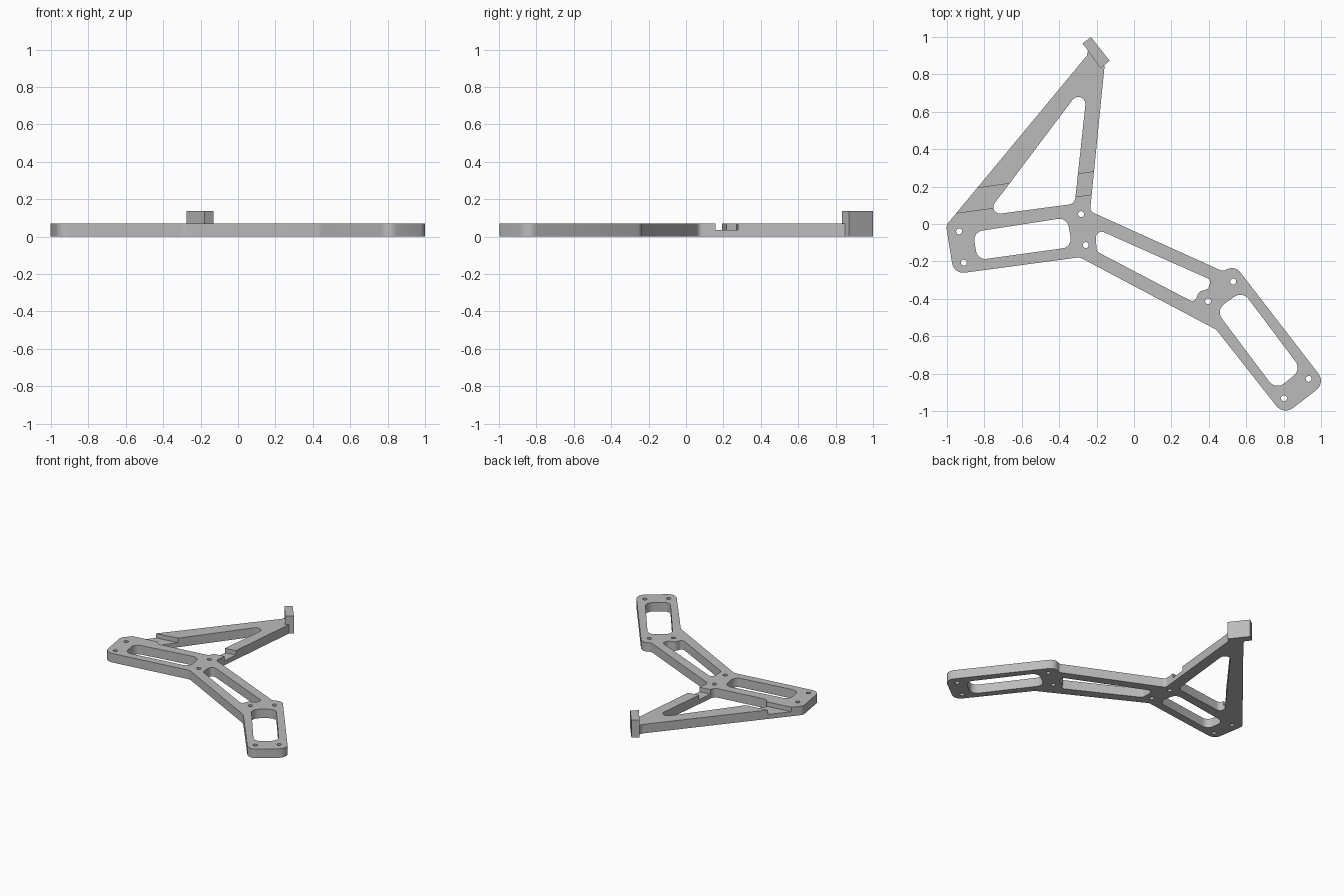
import bpy, bmesh, math
from mathutils import Vector

if "Cube" in bpy.data.objects:
    bpy.data.objects.remove(bpy.data.objects["Cube"])

THICK = 0.07

grey = bpy.data.materials.new("plain_grey")
grey.use_nodes = True
colour = (0.5, 0.5, 0.5, 1)
grey.diffuse_color = colour
grey.node_tree.nodes["Principled BSDF"].inputs["Base Color"].default_value = colour


def rounded(corners, steps=6):
    """Replace each (x, y, radius) corner with a tangent arc."""
    out = []
    for i, (x, y, r) in enumerate(corners):
        p = Vector((x, y))
        if r == 0:
            out.append(p)
            continue
        a = (Vector(corners[i - 1][:2]) - p).normalized()
        b = (Vector(corners[(i + 1) % len(corners)][:2]) - p).normalized()
        half = a.angle(b) / 2
        centre = p + (a + b).normalized() * (r / math.sin(half))
        start = p + a * (r / math.tan(half)) - centre
        end = p + b * (r / math.tan(half)) - centre
        sweep = math.atan2(start.x * end.y - start.y * end.x, start.dot(end))
        for k in range(steps + 1):
            t = sweep * k / steps
            c, s = math.cos(t), math.sin(t)
            out.append(centre + Vector((start.x * c - start.y * s,
                                        start.x * s + start.y * c)))
    return out


def circle(x, y, r, sides=16):
    return [Vector((x + r * math.cos(math.tau * k / sides),
                    y + r * math.sin(math.tau * k / sides))) for k in range(sides)]


def prism(name, outlines, low, high):
    """Extrude flat outlines between two heights."""
    bm = bmesh.new()
    for pts in outlines:
        face = bm.faces.new([bm.verts.new((p.x, p.y, low)) for p in pts])
        top = bmesh.ops.extrude_face_region(bm, geom=[face])["geom"]
        for v in top:
            if isinstance(v, bmesh.types.BMVert):
                v.co.z = high
    bmesh.ops.recalc_face_normals(bm, faces=bm.faces)
    mesh = bpy.data.meshes.new(name)
    bm.to_mesh(mesh)
    bm.free()
    mesh.materials.append(grey)
    obj = bpy.data.objects.new(name, mesh)
    bpy.context.collection.objects.link(obj)
    return obj


def cut(obj, cutters):
    """Subtract the cutters, then discard them."""
    for c in cutters:
        c.hide_render = True
        mod = obj.modifiers.new("cut", "BOOLEAN")
        mod.operation = "DIFFERENCE"
        mod.solver = "EXACT"
        mod.object = c
    graph = bpy.context.evaluated_depsgraph_get()
    mesh = bpy.data.meshes.new_from_object(obj.evaluated_get(graph))
    obj.modifiers.clear()
    obj.data = mesh
    for c in cutters:
        bpy.data.objects.remove(c)


# Plate outline, counter-clockwise from the left corner
outline = rounded([
    (-1.005, -0.008, .05), (-0.963, -0.268, .06), (-0.29, -0.178, .05),
    (0.44, -0.565, .06), (0.80, -1.022, .063), (1.025, -0.85, .063),
    (0.54, -0.222, .055), (0.475, -0.253, .03), (-0.235, 0.068, .03),
    (-0.157, 0.85, 0), (-0.18, 0.834, 0), (-0.246, 0.927, 0), (-0.252, 0.90, .01)])
plate = prism("bracket_plate", [outline], 0, THICK)

# Window openings: triangular arm, left bay, middle bay, end bay
windows = [rounded(w) for w in (
    [(-0.245, 0.775, .038), (-0.795, 0.045, .035), (-0.317, 0.108, .04)],
    [(-0.861, -0.043, .05), (-0.837, -0.193, .05), (-0.33, -0.123, .05), (-0.358, 0.035, .05)],
    [(-0.206, -0.024, .03), (-0.20, -0.147, .03), (0.325, -0.422, .025),
     (0.345, -0.364, .03), (0.395, -0.347, .02), (0.415, -0.30, .025)],
    [(0.436, -0.46, .055), (0.757, -0.888, .055), (0.896, -0.778, .055), (0.58, -0.358, .055)])]

# Screw holes in pairs across each joint
holes = [circle(x, y, 0.016) for x, y in (
    (-0.935, -0.04), (-0.91, -0.207), (-0.283, 0.053), (-0.258, -0.113),
    (0.53, -0.308), (0.396, -0.413), (0.934, -0.828), (0.802, -0.932))]

# Half-depth channel across both arms
channel = [Vector(p) for p in ((-1.1, 0.038), (-0.15, 0.168), (-0.15, 0.288), (-1.1, 0.156))]

cut(plate, [prism("opening_cutter", windows + holes, -0.1, 0.2),
            prism("channel_cutter", [channel], THICK / 2, 0.2)])

# Upright tab at the tip of the arms
tab = [Vector(p) for p in ((-0.23, 1.0), (-0.275, 0.966), (-0.18, 0.834), (-0.13, 0.872))]
prism("end_tab", [tab], 0, 0.137)

# Smooth rounded walls, keep hard edges
bpy.ops.object.select_all(action="DESELECT")
plate.select_set(True)
bpy.context.view_layer.objects.active = plate
bpy.ops.object.shade_smooth_by_angle(angle=math.radians(30))
